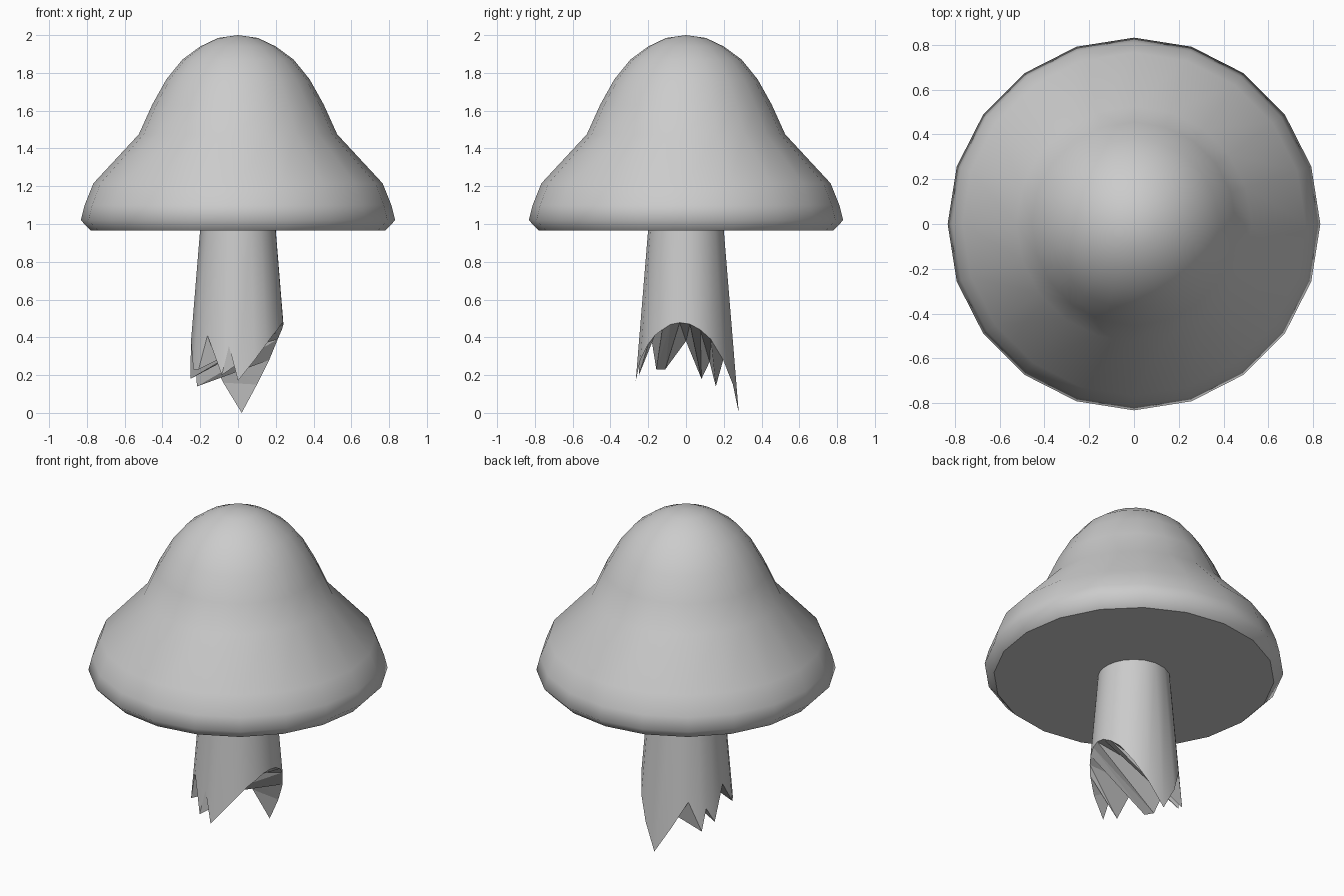
import bpy, bmesh
from math import sin, cos, radians

if "Cube" in bpy.data.objects:
    bpy.data.objects.remove(bpy.data.objects["Cube"])

def ring(bm, r, z, n=20):
    return [bm.verts.new((r * cos(radians(360 * i / n)), r * sin(radians(360 * i / n)), z))
            for i in range(n)]

def finish(bm, name):
    bmesh.ops.recalc_face_normals(bm, faces=bm.faces)
    # flat faces get a crisp border against the smooth skin
    for e in bm.edges:
        if any(not f.smooth for f in e.link_faces):
            e.smooth = False
    me = bpy.data.meshes.new(name)
    bm.to_mesh(me)
    bm.free()
    ob = bpy.data.objects.new(name, me)
    bpy.context.collection.objects.link(ob)
    return ob

# Mushroom cap: 20-sided lathe with a flat underside
profile = [(0.78, 0.965), (0.832, 1.02), (0.812, 1.10), (0.766, 1.215), (0.525, 1.475),
           (0.455, 1.63), (0.38, 1.765), (0.295, 1.87), (0.2, 1.94), (0.105, 1.985)]
bm = bmesh.new()
rings = [ring(bm, r, z) for r, z in profile]
for a, b in zip(rings, rings[1:]):
    for i in range(20):
        j = (i + 1) % 20
        bm.faces.new((a[i], a[j], b[j], b[i])).smooth = True
tip = bm.verts.new((0, 0, 2.0))
for i in range(20):
    bm.faces.new((rings[-1][i], rings[-1][(i + 1) % 20], tip)).smooth = True
bm.faces.new(rings[0][::-1]).smooth = False
finish(bm, "mushroom_cap")

# Torn stem: (angle, height) of the arched tear and of the jagged teeth,
# both running from the front tooth to the long back spike
arch = [(-90, .17), (-70, .28), (-53, .365), (-42, .41), (-31, .44), (-20, .468), (-8, .478),
        (5, .47), (18, .44), (32, .39), (50, .28), (68, .15), (86, 0)]
teeth = [(270, .17), (259, .355), (251, .20), (229, .41), (217, .23), (205, .23), (180, .38),
         (162, .18), (151, .27), (144, .14), (128, .32), (107, .16), (86, 0)]
bm = bmesh.new()

def rim_vert(p):
    a, z = radians(p[0]), p[1]
    r = 0.28 - 0.082 * z
    return bm.verts.new((r * cos(a), r * sin(a), z))

A = [rim_vert(p) for p in arch]
B = [A[0]] + [rim_vert(p) for p in teeth[1:-1]] + [A[-1]]
rim = A + B[-2:0:-1]
angles = [p[0] for p in arch] + [p[0] for p in teeth[-2:0:-1]]
top = [bm.verts.new((0.2 * cos(radians(a)), 0.2 * sin(radians(a)), 0.975)) for a in angles]
n = len(rim)
for i in range(n):
    j = (i + 1) % n
    bm.faces.new((rim[i], rim[j], top[j], top[i])).smooth = True

# Faceted broken face spanning the tear
for i in range(12):
    if i > 0:
        bm.faces.new((A[i], B[i], A[i + 1])).smooth = False
    if i < 11:
        bm.faces.new((A[i + 1], B[i], B[i + 1])).smooth = False
finish(bm, "torn_stem")
